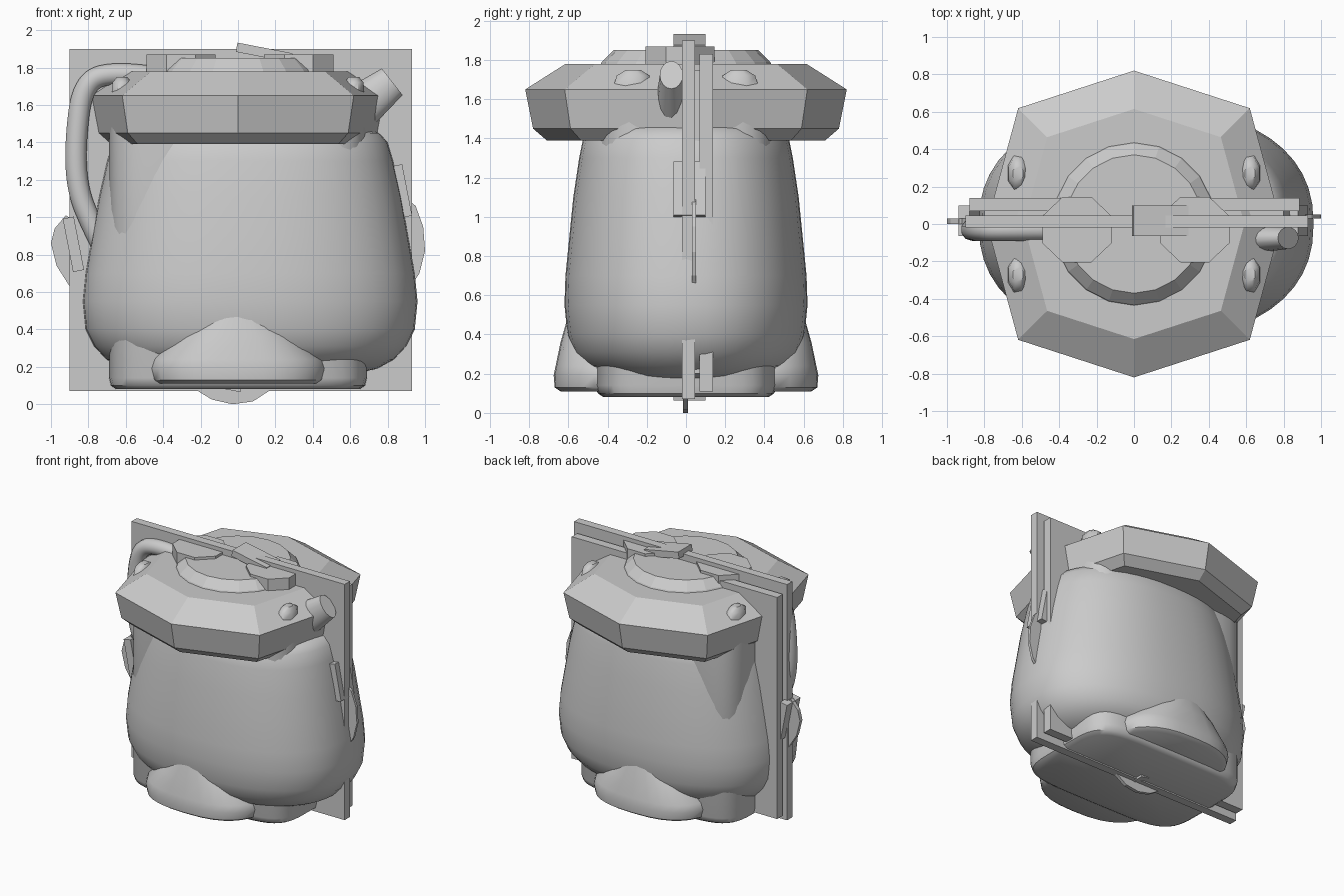
import bpy, bmesh, math
from math import sin, cos, pi, radians
from mathutils import Matrix

cube = bpy.data.objects.get("Cube")
if cube:
    bpy.data.objects.remove(cube)

grey = bpy.data.materials.new("plain_grey")
grey.use_nodes = True
COLOUR = (0.6, 0.6, 0.6, 1)
grey.diffuse_color = COLOUR
grey.node_tree.nodes["Principled BSDF"].inputs["Base Color"].default_value = COLOUR


def finish(name, bm, smooth=0):
    """Turn a bmesh into a named object, optionally smooth shaded."""
    bmesh.ops.recalc_face_normals(bm, faces=bm.faces)
    mesh = bpy.data.meshes.new(name)
    bm.to_mesh(mesh)
    bm.free()
    mesh.materials.append(grey)
    ob = bpy.data.objects.new(name, mesh)
    bpy.context.collection.objects.link(ob)
    if smooth:
        bpy.ops.object.select_all(action="DESELECT")
        ob.select_set(True)
        bpy.context.view_layer.objects.active = ob
        bpy.ops.object.shade_smooth_by_angle(angle=radians(smooth))
    return ob


def outline(power, count):
    """Unit superellipse outline."""
    def bend(v):
        return math.copysign(abs(v) ** (2 / power), v)
    return [(bend(cos(2 * pi * i / count)), bend(sin(2 * pi * i / count)))
            for i in range(count)]


def loft(name, shape, rings, smooth=0, centre=(0, 0)):
    """Stack scaled copies of an outline; each ring is (z, half x, half y)."""
    bm = bmesh.new()
    loops = [[bm.verts.new((centre[0] + x * rx, centre[1] + y * ry, z)) for x, y in shape]
             for z, rx, ry in rings]
    n = len(shape)
    for low, high in zip(loops, loops[1:]):
        for i in range(n):
            j = (i + 1) % n
            bm.faces.new((low[i], low[j], high[j], high[i]))
    bm.faces.new(loops[0][::-1])
    bm.faces.new(loops[-1])
    return finish(name, bm, smooth)


def box(name, low, high, tilt=0):
    """Box between two corners, tilted about its centre in the front plane."""
    bm = bmesh.new()
    size = [b - a for a, b in zip(low, high)]
    mid = [(a + b) / 2 for a, b in zip(low, high)]
    matrix = (Matrix.Translation(mid) @ Matrix.Rotation(radians(tilt), 4, "Y")
              @ Matrix.Diagonal((*size, 1)))
    bmesh.ops.create_cube(bm, size=1, matrix=matrix)
    return finish(name, bm)


def sheet(name, points, y_low, y_high):
    """Flat front-plane polygon (x, z) extruded in y."""
    bm = bmesh.new()
    face = bm.faces.new([bm.verts.new((x, y_low, z)) for x, z in points])
    ext = bmesh.ops.extrude_face_region(bm, geom=[face])
    for v in ext["geom"]:
        if isinstance(v, bmesh.types.BMVert):
            v.co.y = y_high
    return finish(name, bm)


# Swollen outer body, slightly off centre
loft("body", outline(2.3, 48),
     [(0.16, 0.55, 0.30), (0.19, 0.68, 0.42), (0.24, 0.77, 0.52), (0.31, 0.835, 0.575),
      (0.40, 0.88, 0.605), (0.55, 0.895, 0.62), (0.70, 0.88, 0.615), (0.9, 0.845, 0.595),
      (1.1, 0.81, 0.575), (1.3, 0.765, 0.545), (1.40, 0.735, 0.525), (1.45, 0.69, 0.49),
      (1.47, 0.62, 0.43)], 50, (0.065, 0))

# Straight inner core showing at the base and corners
loft("core", outline(5, 40),
     [(0.08, 0.65, 0.42), (0.10, 0.68, 0.45), (0.14, 0.69, 0.465), (1.5, 0.69, 0.465)], 40)

# Front and back feet
for side, label in ((-1, "front"), (1, "back")):
    loft(label + "_foot", outline(2.6, 32),
         [(0.11, 0.44, 0.36), (0.13, 0.47, 0.39), (0.19, 0.485, 0.395), (0.24, 0.47, 0.385),
          (0.36, 0.36, 0.36), (0.50, 0.2, 0.32)], 45, (0, side * 0.28))

# Eight-sided rim and its raised lid
octagon = [(0.96, 0), (0.755, 0.755), (0, 1), (-0.755, 0.755),
           (-0.96, 0), (-0.755, -0.755), (0, -1), (0.755, -0.755)]
loft("rim", octagon, [(1.39, 0.71, 0.71), (1.45, 0.78, 0.78), (1.65, 0.82, 0.82),
                      (1.78, 0.615, 0.615)])
loft("lid", outline(2, 20), [(1.77, 0.44, 0.44), (1.79, 0.43, 0.43), (1.85, 0.37, 0.37)])

# Lid discs and rim bumps
octo = [(cos(pi / 8 + i * pi / 4), sin(pi / 8 + i * pi / 4)) for i in range(8)]
for side, label in ((-1, "right"), (1, "left")):
    loft(label + "_disc", octo, [(1.78, 0.2, 0.19), (1.87, 0.2, 0.19)], 0,
         (0.01 + side * 0.315, -0.03))
    for depth, end in ((-1, "front"), (1, "back")):
        loft(f"{end}_{label}_bump", octo, [(1.66, 0.06, 0.11), (1.72, 0.055, 0.09),
                                           (1.75, 0.03, 0.04)], 40,
             (side * 0.62, depth * 0.27))

# Pair of upright panels through the middle
box("front_panel", (-0.9, -0.02, 0.07), (0.93, 0.045, 1.9))
box("back_panel", (-0.88, 0.07, 0.11), (0.885, 0.138, 1.83))
box("panel_spacer", (-0.8, 0.03, 0.2), (0.8, 0.09, 1.75))

# Tilted tabs on the four edges
box("top_tab", (-0.01, -0.065, 1.855), (0.29, 0.1, 1.905), 11)
box("left_tab", (0.845, -0.065, 1.0), (0.905, 0.1, 1.28), -11)
box("right_tab", (-0.91, -0.065, 0.71), (-0.85, 0.1, 1.0), -11)
box("bottom_tab", (-0.2, -0.065, 0.085), (0.02, 0.1, 0.125), 11)

# Thin curved fins beside the tabs
sheet("left_fin", [(0.9, 1.1), (0.95, 1.06), (0.99, 0.95), (1.0, 0.82), (0.97, 0.7),
                   (0.93, 0.64), (0.88, 0.7)], 0.03, 0.05)
sheet("right_fin", [(-0.92, 1.01), (-0.98, 0.94), (-1.0, 0.86), (-0.97, 0.74),
                    (-0.9, 0.63), (-0.8, 0.7), (-0.78, 0.92)], 0.0, 0.03)
sheet("bottom_fin", [(-0.23, 0.08), (-0.14, 0.025), (-0.03, 0.0), (0.08, 0.015),
                     (0.18, 0.08)], -0.015, 0.01)

# Curved side handle
curve = bpy.data.curves.new("handle", "CURVE")
curve.dimensions = "3D"
curve.bevel_depth = 0.06
curve.bevel_resolution = 3
curve.use_fill_caps = True
spline = curve.splines.new("NURBS")
path = [(-0.45, 1.75), (-0.66, 1.78), (-0.83, 1.72), (-0.87, 1.4), (-0.86, 1.15),
        (-0.78, 0.95), (-0.7, 0.8)]
spline.points.add(len(path) - 1)
for point, (x, z) in zip(spline.points, path):
    point.co = (x, -0.03, z, 1)
spline.use_endpoint_u = True
spline.order_u = 3
curve.materials.append(grey)
bpy.context.collection.objects.link(bpy.data.objects.new("handle", curve))

# Stubby spout poking out from the rim
bm = bmesh.new()
bmesh.ops.create_cone(bm, cap_ends=True, segments=16, radius1=0.125, radius2=0.09, depth=0.24,
                      matrix=Matrix.Translation((0.73, -0.075, 1.65))
                      @ Matrix.Rotation(radians(52), 4, "Y")
                      @ Matrix.Diagonal((1, 0.65, 1, 1)))
finish("spout", bm, 40)
